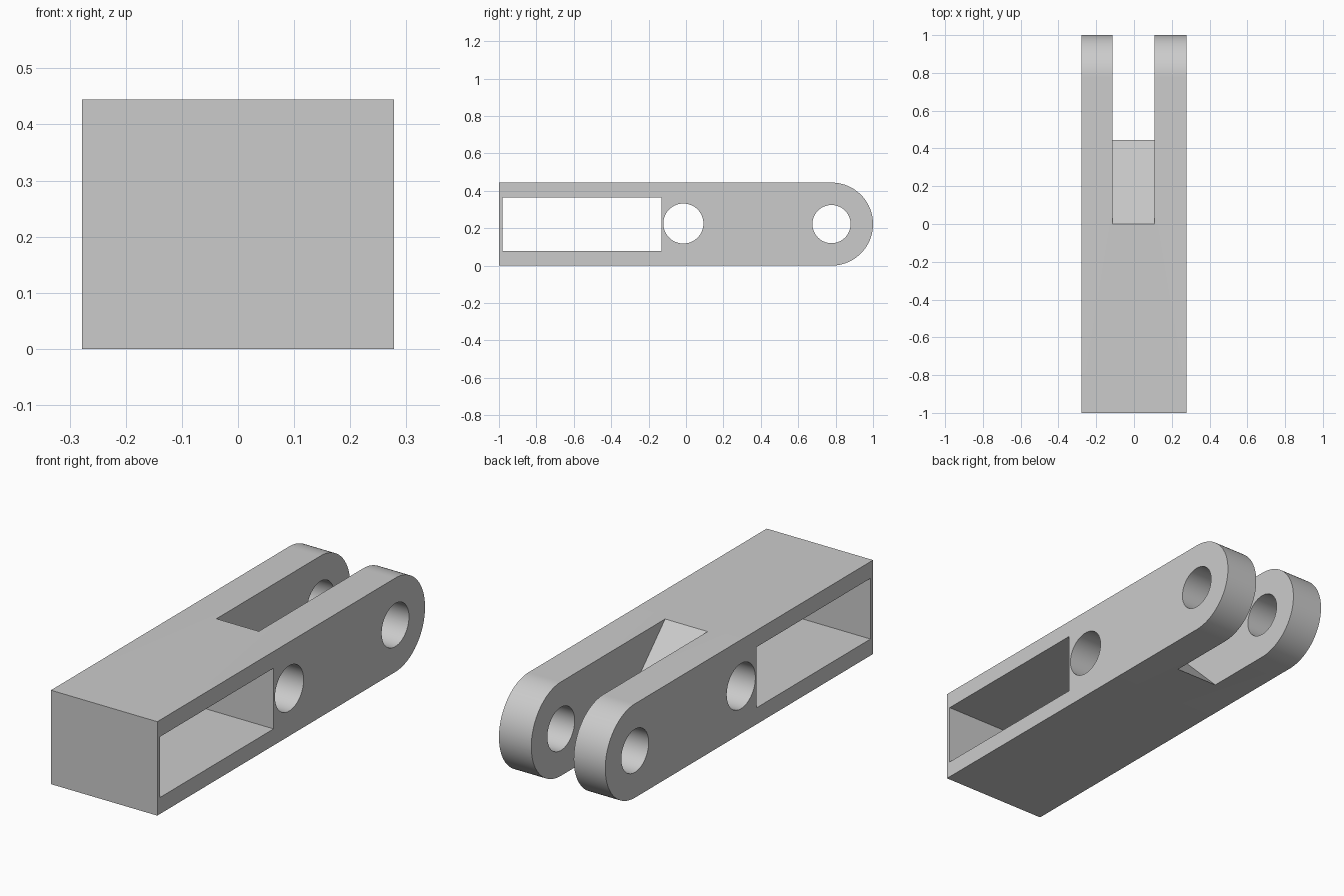
import bpy, bmesh
from math import sin, cos, pi, radians

cube = bpy.data.objects.get("Cube")
if cube:
    bpy.data.objects.remove(cube)

HEIGHT, HALF_WIDTH = 0.444, 0.278
END_RADIUS = HEIGHT / 2
PIN_Y = 1 - END_RADIUS

grey = bpy.data.materials.new("light grey")
grey.use_nodes = True
grey.diffuse_color = (0.6, 0.6, 0.6, 1)
grey.node_tree.nodes["Principled BSDF"].inputs["Base Color"].default_value = (0.6, 0.6, 0.6, 1)


def prism(name, outline, x0, x1):
    """Extrude a (y, z) outline along x."""
    bm = bmesh.new()
    face = bm.faces.new([bm.verts.new((x0, y, z)) for y, z in outline])
    side = bmesh.ops.extrude_face_region(bm, geom=[face])
    verts = [v for v in side["geom"] if isinstance(v, bmesh.types.BMVert)]
    bmesh.ops.translate(bm, verts=verts, vec=(x1 - x0, 0, 0))
    bmesh.ops.recalc_face_normals(bm, faces=bm.faces)
    mesh = bpy.data.meshes.new(name)
    bm.to_mesh(mesh)
    bm.free()
    mesh.materials.append(grey)
    obj = bpy.data.objects.new(name, mesh)
    bpy.context.collection.objects.link(obj)
    return obj


def arc(y, z, r, start, end, steps):
    angles = [start + (end - start) * i / steps for i in range(steps + 1)]
    return [(y + r * cos(a), z + r * sin(a)) for a in angles]


def circle(y, z, r):
    return arc(y, z, r, 0, 2 * pi, 64)[:-1]


# Bar with a rounded back end
body = prism("clevis_bar",
             [(-1, HEIGHT), (-1, 0)] + arc(PIN_Y, END_RADIUS, END_RADIUS, -pi / 2, pi / 2, 48),
             -HALF_WIDTH, HALF_WIDTH)

# Openings: side window, two cross holes, and the fork slot with its sloped end
cutters = [
    prism("window_cutter", [(-0.981, 0.078), (-0.131, 0.078), (-0.131, 0.365), (-0.981, 0.365)], -0.5, 0.5),
    prism("middle_hole_cutter", circle(-0.014, 0.225, 0.107), -0.5, 0.5),
    prism("pin_hole_cutter", circle(PIN_Y, END_RADIUS, 0.102), -0.5, 0.5),
    prism("slot_cutter", [(-0.1, HEIGHT + 0.1), (HEIGHT + 0.1, -0.1), (1.2, -0.1), (1.2, HEIGHT + 0.1)],
          -0.113, 0.109),
]
for cutter in cutters:
    mod = body.modifiers.new(cutter.name, "BOOLEAN")
    mod.operation, mod.solver, mod.object = "DIFFERENCE", "EXACT", cutter

# Bake the cuts, then drop the cutters
bpy.context.view_layer.update()
cut_mesh = bpy.data.meshes.new_from_object(body.evaluated_get(bpy.context.evaluated_depsgraph_get()))
body.modifiers.clear()
body.data = cut_mesh
for cutter in cutters:
    bpy.data.objects.remove(cutter)

# Smooth curved walls, keep edges crisp
bpy.ops.object.select_all(action="DESELECT")
body.select_set(True)
bpy.context.view_layer.objects.active = body
bpy.ops.object.shade_smooth_by_angle(angle=radians(30))
